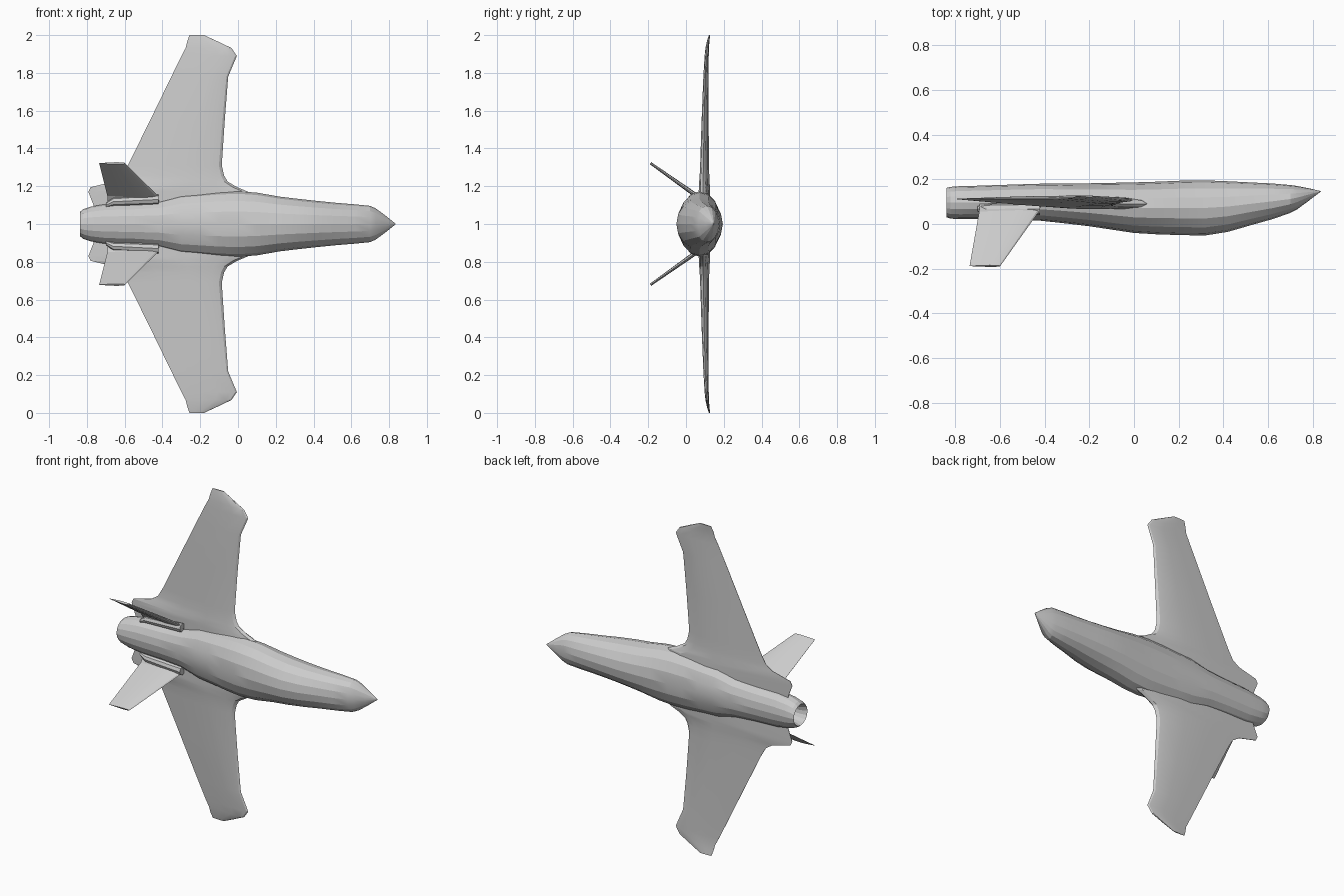
import bpy, bmesh, math
from mathutils import Vector


def loft(name, rings, cap_start=True, cap_end=True, mirror=False):
    """Skin closed rings; origin sits on the fuselage axis at z = 1."""
    bm = bmesh.new()
    vs = [[bm.verts.new(p) for p in r] for r in rings]
    n = len(rings[0])
    for a, b in zip(vs, vs[1:]):
        for i in range(n):
            j = (i + 1) % n
            bm.faces.new((a[i], a[j], b[j], b[i]))
    if cap_start:
        bm.faces.new(vs[0])
    if cap_end:
        bm.faces.new(vs[-1])
    bmesh.ops.remove_doubles(bm, verts=bm.verts, dist=1e-5)
    bmesh.ops.recalc_face_normals(bm, faces=bm.faces)
    me = bpy.data.meshes.new(name)
    bm.to_mesh(me)
    bm.free()
    ob = bpy.data.objects.new(name, me)
    ob.location = (0, 0, 1)
    bpy.context.collection.objects.link(ob)
    if mirror:
        m = ob.modifiers.new("Mirror", 'MIRROR')
        m.use_axis = (False, False, True)
    bpy.context.view_layer.objects.active = ob
    ob.select_set(True)
    bpy.ops.object.shade_smooth_by_angle(angle=math.radians(15))
    ob.select_set(False)
    return ob


def oval(x, ylo, yhi, hz, n=16):
    yc, hy = (ylo + yhi) / 2, (yhi - ylo) / 2
    return [Vector((x, yc + hy * math.cos(2 * math.pi * i / n),
                    hz * math.sin(2 * math.pi * i / n))) for i in range(n)]


# Airfoil outline: chord fraction from leading edge, half thickness fraction
FOIL = [(0, 0), (0.03, 0.5), (0.12, 0.85), (0.35, 1), (0.65, 0.65), (1, 0.05)]


def foil(le, te, thick, across):
    """Section between two points, thickened along the across direction."""
    le, te, across = Vector(le), Vector(te), Vector(across).normalized()
    side = lambda c, t: le.lerp(te, c) + across * t * thick / 2
    return ([side(c, t) for c, t in FOIL] +
            [side(c, -t) for c, t in reversed(FOIL[1:])])


# Fuselage: x, upper y, lower y, half width, with hollow exhaust at the tail
body = [(-0.70, 0.05, 0.14, 0.045), (-0.80, 0.045, 0.148, 0.052),
        (-0.837, 0.03, 0.162, 0.064), (-0.82, 0.024, 0.166, 0.078),
        (-0.78, 0.022, 0.169, 0.092), (-0.70, 0.022, 0.171, 0.105),
        (-0.55, 0.02, 0.176, 0.11), (-0.42, 0.015, 0.18, 0.12),
        (-0.30, 0.002, 0.181, 0.152), (-0.20, -0.01, 0.182, 0.16),
        (-0.10, -0.025, 0.184, 0.169), (0.0, -0.04, 0.186, 0.173),
        (0.10, -0.046, 0.189, 0.166), (0.22, -0.05, 0.194, 0.145),
        (0.32, -0.051, 0.195, 0.133), (0.42, -0.035, 0.191, 0.122),
        (0.52, -0.006, 0.186, 0.112), (0.62, 0.022, 0.181, 0.104),
        (0.70, 0.05, 0.174, 0.096), (0.73, 0.066, 0.17, 0.082),
        (0.78, 0.103, 0.16, 0.045), (0.835, 0.145, 0.147, 0.001)]
loft("fuselage", [oval(*s) for s in body])

# Main wings with root strake, trailing fillet and raked tip:
# span, leading x, trailing x, leading y, trailing y, thickness
wing = [(0.04, 0.11, -0.755, 0.09, 0.11, 0.06),
        (0.10, 0.10, -0.765, 0.09, 0.11, 0.06),
        (0.17, 0.055, -0.792, 0.09, 0.112, 0.06),
        (0.195, -0.005, -0.78, 0.09, 0.112, 0.058),
        (0.225, -0.055, -0.66, 0.09, 0.112, 0.054),
        (0.255, -0.073, -0.615, 0.091, 0.112, 0.05),
        (0.31, -0.086, -0.583, 0.092, 0.112, 0.046),
        (0.55, -0.07, -0.465, 0.096, 0.112, 0.036),
        (0.78, -0.052, -0.353, 0.102, 0.113, 0.027),
        (0.89, -0.006, -0.299, 0.107, 0.114, 0.022),
        (0.932, -0.035, -0.277, 0.11, 0.116, 0.018),
        (0.97, -0.115, -0.268, 0.117, 0.12, 0.013),
        (1.0, -0.18, -0.257, 0.124, 0.125, 0.006)]
loft("wings", [foil((xl, yl, z), (xt, yt, z), t, (0, 1, 0))
               for z, xl, xt, yl, yt, t in wing], mirror=True)

# Canted tail fins
fin = [(0.085, 0.10, -0.41, -0.69, 0.026), (0.15, 0.055, -0.425, -0.692, 0.024),
       (0.322, -0.188, -0.598, -0.735, 0.013)]
loft("tail_fins", [foil((xl, y, z), (xt, y, z), t, (0, 0.17, 0.245))
                   for z, y, xl, xt, t in fin], mirror=True)

# Small root fairings under the fins
fairing = [(-0.70, 0.10, 0.012), (-0.66, 0.118, 0.022), (-0.42, 0.13, 0.027)]
loft("fin_fairings", [[p + Vector((0, 0, zc)) for p in oval(x, 0.068 - r, 0.068 + r, r, 8)]
                      for x, zc, r in fairing], mirror=True)
